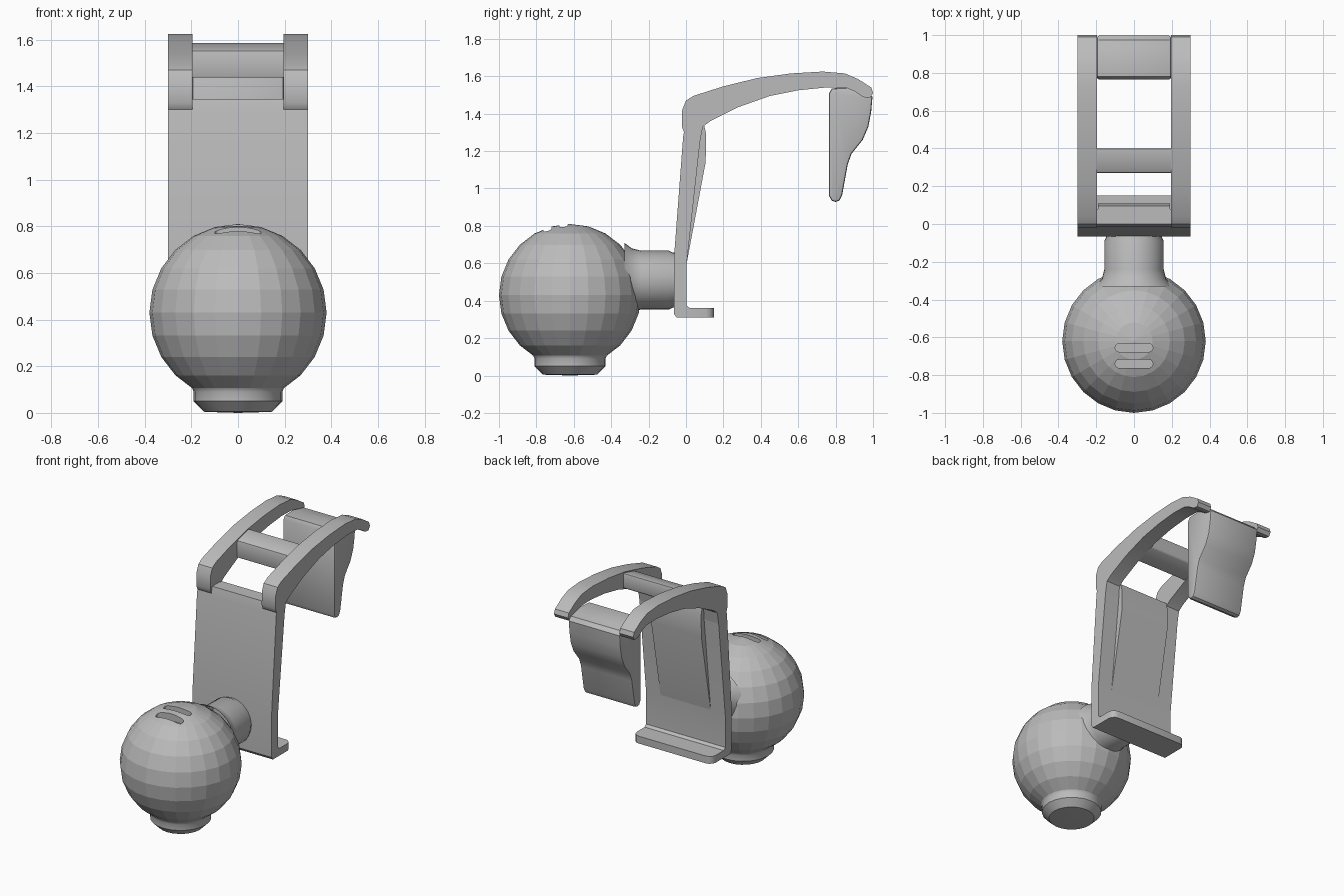
import bpy, bmesh, math
from mathutils import Matrix, Vector

cube = bpy.data.objects.get("Cube")
if cube:
    bpy.data.objects.remove(cube, do_unlink=True)

grey = bpy.data.materials.new("plain grey")
grey.use_nodes = True
grey.diffuse_color = (0.5, 0.5, 0.5, 1)
grey.node_tree.nodes["Principled BSDF"].inputs["Base Color"].default_value = (0.5, 0.5, 0.5, 1)


def finish(name, bm, smooth=True):
    bmesh.ops.recalc_face_normals(bm, faces=bm.faces)
    mesh = bpy.data.meshes.new(name)
    bm.to_mesh(mesh)
    bm.free()
    mesh.materials.append(grey)
    ob = bpy.data.objects.new(name, mesh)
    bpy.context.collection.objects.link(ob)
    bpy.ops.object.select_all(action="DESELECT")
    ob.select_set(True)
    bpy.context.view_layer.objects.active = ob
    if smooth:
        bpy.ops.object.shade_smooth_by_angle(angle=math.radians(32))
    return ob


def slab(profile, x0, x1):
    """Extrude a (y, z) side profile from x0 to x1."""
    bm = bmesh.new()
    face = bm.faces.new([bm.verts.new((x0, y, z)) for y, z in profile])
    ext = bmesh.ops.extrude_face_region(bm, geom=[face])["geom"]
    bmesh.ops.translate(bm, verts=[v for v in ext if isinstance(v, bmesh.types.BMVert)],
                        vec=(x1 - x0, 0, 0))
    return bm


def soften(bm, width, pick, segments=2):
    edges = [e for e in bm.edges if pick(e)]
    bmesh.ops.bevel(bm, geom=edges, offset=width, segments=segments,
                    profile=0.5, affect="EDGES", clamp_overlap=True)


def along_x(e):
    return abs(e.verts[0].co.x - e.verts[1].co.x) > 0.1


def revolve(profile, matrix, steps=24):
    """Spin a (radius, height) profile about its own axis, then place it."""
    bm = bmesh.new()
    verts = [bm.verts.new((r, 0, h)) for r, h in profile]
    edges = [bm.edges.new(pair) for pair in zip(verts, verts[1:])]
    bmesh.ops.spin(bm, geom=verts + edges, cent=(0, 0, 0), axis=(0, 0, 1),
                   angle=math.tau, steps=steps)
    bmesh.ops.remove_doubles(bm, verts=bm.verts, dist=0.0005)
    bm.transform(matrix)
    return bm


# Faceted ball with two slots sunk into its top
BALL = Vector((0, -0.62, 0.43))
bm = bmesh.new()
bmesh.ops.create_uvsphere(bm, u_segments=24, v_segments=12, radius=0.38,
                          matrix=Matrix.Translation(BALL))
ball = finish("ball", bm, smooth=False)
for y, floor in ((-0.655, 0.765), (-0.74, 0.75)):
    bm = bmesh.new()
    bmesh.ops.create_cube(bm, size=1, matrix=Matrix.Translation((0, y, floor + 0.1))
                          @ Matrix.Diagonal((0.2, 0.044, 0.2, 1)))
    soften(bm, 0.02, lambda e: abs(e.verts[0].co.z - e.verts[1].co.z) > 0.1, 3)
    cutter = finish("slot_cutter", bm, smooth=False)
    cutter.hide_render = True
    bpy.context.view_layer.objects.active = ball
    mod = ball.modifiers.new("slot", "BOOLEAN")
    mod.operation, mod.solver, mod.object = "DIFFERENCE", "EXACT", cutter
    bpy.ops.object.modifier_apply(modifier=mod.name)
    bpy.data.objects.remove(cutter, do_unlink=True)

# Collar under the ball
finish("base_collar", revolve(
    [(0.23, 0.135), (0.198, 0.11), (0.19, 0.09), (0.19, 0.05), (0.145, 0.005), (0.13, 0.004), (0, 0)],
    Matrix.Translation((0, BALL.y, 0))))

# Neck from the ball to the plate, flared where it meets each
finish("neck", revolve(
    [(0.2, -0.33), (0.17, -0.29), (0.157, -0.24), (0.157, -0.09), (0.147, -0.07), (0.147, -0.04)],
    Matrix.Translation((0, 0, 0.51)) @ Matrix.Rotation(-math.pi / 2, 4, "X"), 32))

# Back plate with its bottom lip
bm = slab([(-0.065, 0.33), (-0.05, 0.31), (0.15, 0.31), (0.15, 0.36), (0.02, 0.36), (0.003, 0.375),
           (0.003, 0.59), (0.075, 1.25), (0.08, 1.345), (0.0, 1.345), (-0.015, 1.28),
           (-0.065, 0.62)], -0.3, 0.3)
soften(bm, 0.045, lambda e: all(v.co.y > 0.14 for v in e.verts) and not along_x(e), 3)
finish("back_plate", bm)

# Wedge thickening the rear of the plate
bm = slab([(-0.01, 0.58), (0.0, 0.58), (0.105, 1.14), (0.108, 1.29), (0.095, 1.345),
           (0.03, 1.345)], -0.19, 0.19)
finish("plate_wedge", bm)

# Pair of curved side rails
RAIL = [(-0.01, 1.3), (-0.022, 1.33), (-0.02, 1.42), (0.0, 1.47), (0.04, 1.495), (0.2, 1.546),
        (0.38, 1.59), (0.56, 1.615), (0.73, 1.625), (0.85, 1.615), (0.92, 1.585), (0.99, 1.54),
        (1.0, 1.51), (0.985, 1.485), (0.95, 1.488), (0.9, 1.52), (0.86, 1.537), (0.75, 1.54),
        (0.6, 1.525), (0.45, 1.495), (0.28, 1.435), (0.13, 1.36), (0.09, 1.33), (0.075, 1.25),
        (0.04, 1.25)]
for side, name in ((1, "left_rail"), (-1, "right_rail")):
    bm = slab(RAIL, side * 0.195, side * 0.3)
    finish(name, bm)

# Crossbar between the rails
bm = slab([(0.27, 1.435), (0.27, 1.555), (0.4, 1.588), (0.4, 1.485)], -0.2, 0.2)
soften(bm, 0.01, along_x)
finish("crossbar", bm)

# Hanging clip between the rail ends
bm = slab([(0.765, 0.96), (0.765, 1.51), (0.78, 1.535), (0.87, 1.54), (0.93, 1.525), (0.975, 1.515),
           (0.997, 1.49), (0.99, 1.41), (0.975, 1.33), (0.945, 1.26), (0.885, 1.185),
           (0.865, 1.13), (0.835, 0.965), (0.82, 0.935), (0.8, 0.928), (0.778, 0.935)],
          -0.196, 0.196)
soften(bm, 0.012, lambda e: not along_x(e), 2)
finish("clip", bm)
